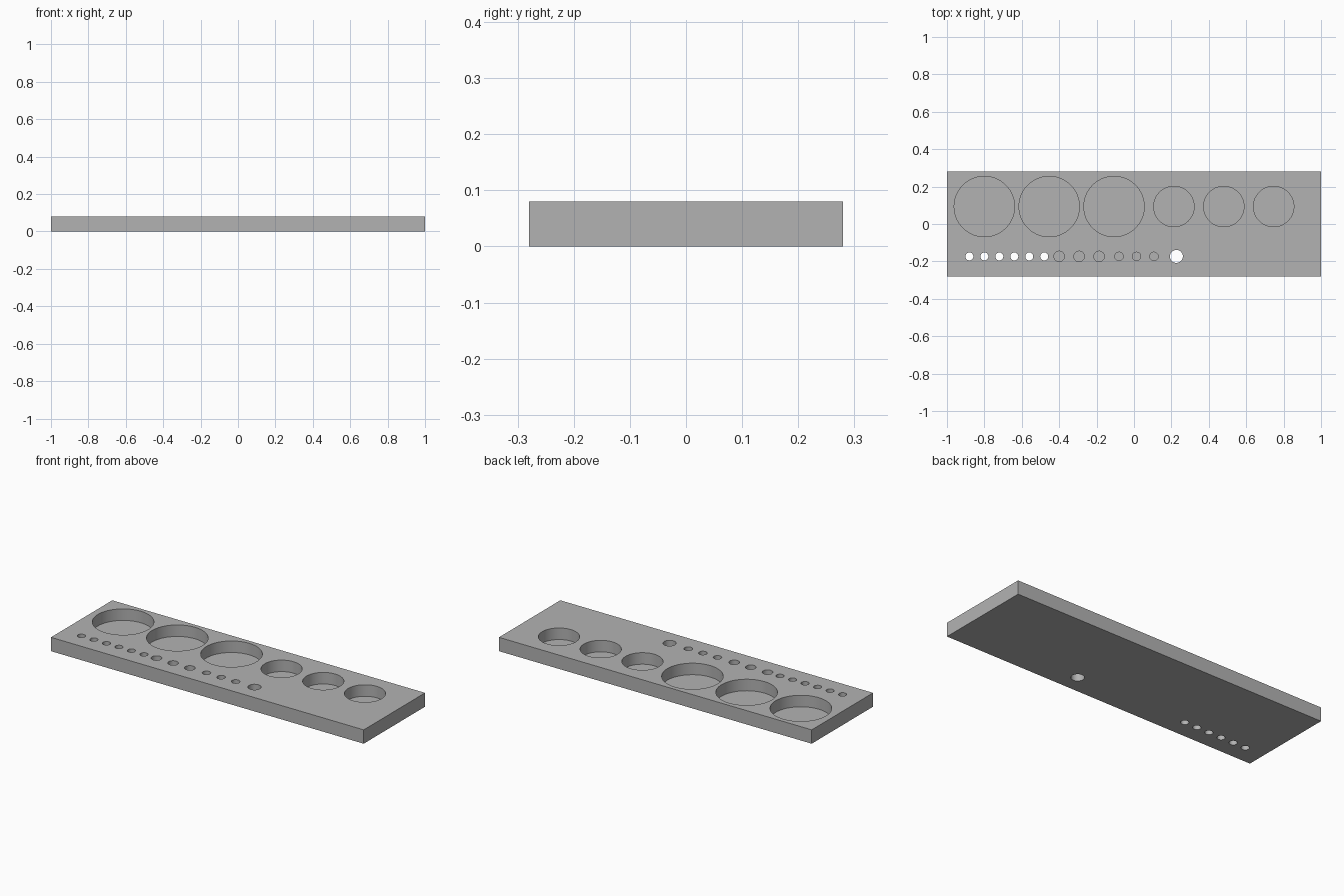
import bpy
import bmesh
from math import radians
from mathutils import Matrix

cube = bpy.data.objects.get("Cube")
if cube:
    bpy.data.objects.remove(cube, do_unlink=True)

MM = 1 / 75            # drawing unit: the plate is 150 mm long
LENGTH, WIDTH, HEIGHT = 150, 42, 6
FLOOR = 1              # material left under each blind pocket
THROUGH = -1           # cutter bottom for holes that go right through

grey = bpy.data.materials.new("plain grey")
grey.use_nodes = True
colour = (0.45, 0.45, 0.45, 1)
grey.diffuse_color = colour
grey.node_tree.nodes["Principled BSDF"].inputs["Base Color"].default_value = colour


def make_object(name, bm):
    mesh = bpy.data.meshes.new(name)
    bm.to_mesh(mesh)
    bm.free()
    mesh.materials.append(grey)
    obj = bpy.data.objects.new(name, mesh)
    bpy.context.collection.objects.link(obj)
    return obj


def add_row(bm, xs, y, radius, bottom, sides):
    """Row of equal upright cylinders reaching above the plate."""
    top = HEIGHT + 1
    for x in xs:
        place = Matrix.Translation((x * MM, y * MM, (top + bottom) / 2 * MM))
        bmesh.ops.create_cone(bm, cap_ends=True, segments=sides,
                              radius1=radius * MM, radius2=radius * MM,
                              depth=(top - bottom) * MM, matrix=place)


# Flat plate
bm = bmesh.new()
bmesh.ops.create_cube(bm, size=1)
bmesh.ops.scale(bm, vec=(LENGTH * MM, WIDTH * MM, HEIGHT * MM), verts=bm.verts)
bmesh.ops.translate(bm, vec=(0, 0, HEIGHT / 2 * MM), verts=bm.verts)
plate = make_object("holder_plate", bm)

# Cutters: large and medium pockets at the back, small holes at the front
bm = bmesh.new()
add_row(bm, (-60, -34, -8), 7, 12.1, FLOOR, 96)
add_row(bm, (16, 36, 56), 7, 8.1, FLOOR, 72)
add_row(bm, range(-66, -35, 6), -13, 1.6, THROUGH, 40)
add_row(bm, (-30, -22, -14), -13, 2.1, FLOOR, 40)
add_row(bm, (-6, 1, 8), -13, 1.7, FLOOR, 40)
add_row(bm, (17,), -13, 2.6, THROUGH, 48)
cutter = make_object("hole_cutter", bm)
cutter.hide_render = True

# Cut the holes and keep only the finished plate
cut = plate.modifiers.new("holes", "BOOLEAN")
cut.operation = "DIFFERENCE"
cut.solver = "EXACT"
cut.object = cutter
bpy.ops.object.select_all(action="DESELECT")
plate.select_set(True)
bpy.context.view_layer.objects.active = plate
bpy.ops.object.modifier_apply(modifier=cut.name)
bpy.data.objects.remove(cutter, do_unlink=True)
bpy.ops.object.shade_smooth_by_angle(angle=radians(30))
